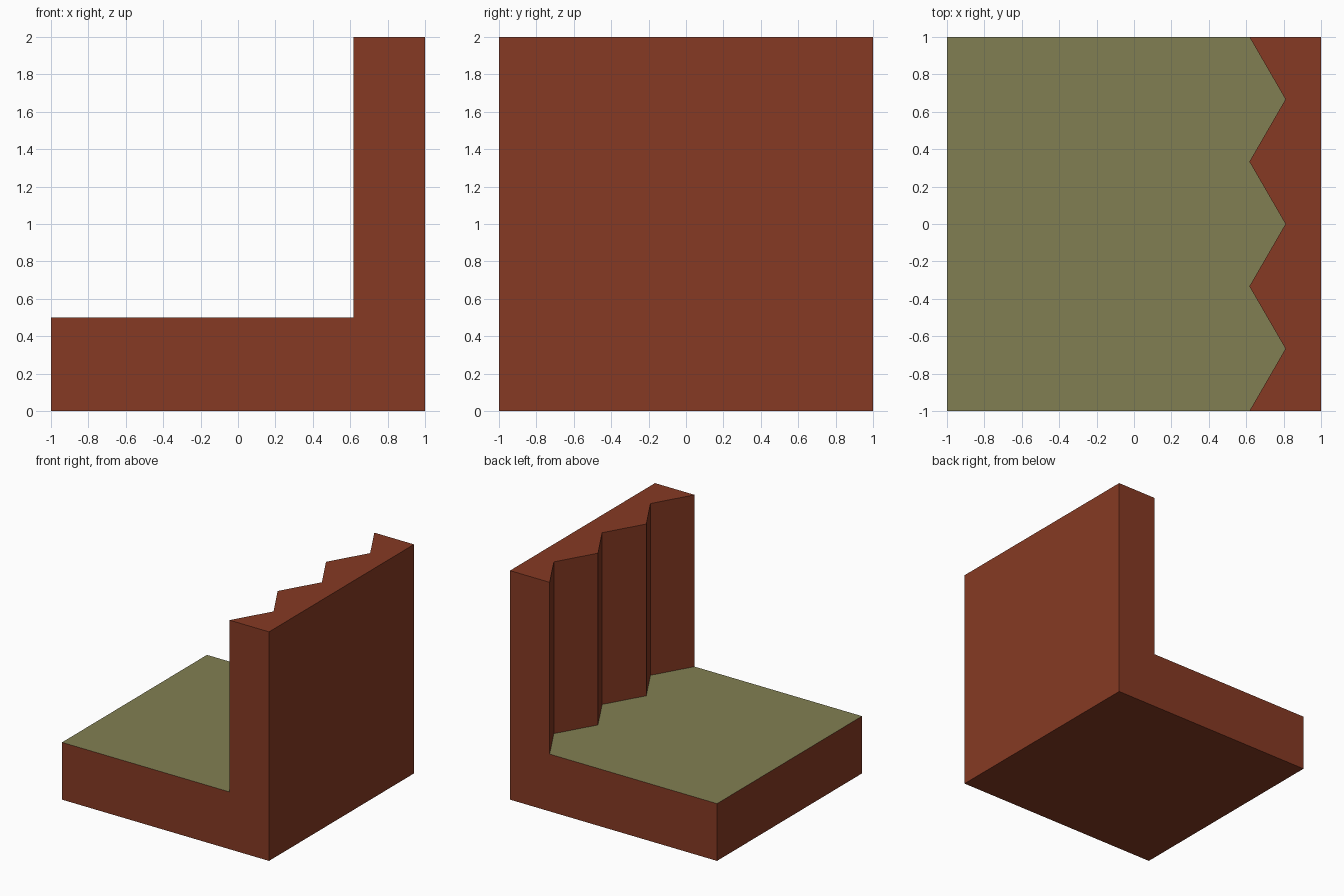
import bpy, bmesh

if "Cube" in bpy.data.objects:
    bpy.data.objects.remove(bpy.data.objects["Cube"])

BASE_Z, TOP_Z = 0.5, 2.0
X_NEAR, X_FAR, TEETH = 0.617, 0.81, 3


def material(name, rgb):
    m = bpy.data.materials.new(name)
    m.diffuse_color = (*rgb, 1)
    m.use_nodes = True
    m.node_tree.nodes["Principled BSDF"].inputs["Base Color"].default_value = m.diffuse_color
    return m


earth = material("red_earth", (0.240, 0.042, 0.017))
grass = material("dry_grass", (0.222, 0.212, 0.085))

bm = bmesh.new()

# Zigzag cliff line, from front to back, at ground and cliff-top height
line = [(X_FAR if i % 2 else X_NEAR, -1 + i / TEETH) for i in range(2 * TEETH + 1)]
low = [bm.verts.new((x, y, BASE_Z)) for x, y in line]
high = [bm.verts.new((x, y, TOP_Z)) for x, y in line]


def pair(x, z):
    """Front and back corner at the given x and z."""
    return [bm.verts.new((x, y, z)) for y in (-1, 1)]


bl, br = pair(-1, 0), pair(1, 0)
gl, tr = pair(-1, BASE_Z), pair(1, TOP_Z)

# Ground, cliff top and cliff face
bm.faces.new(low + gl[::-1])
bm.faces.new(high + tr[::-1])
for i in range(len(line) - 1):
    bm.faces.new((low[i], low[i + 1], high[i + 1], high[i]))

# Underside, low side, tall side
bm.faces.new((bl[0], bl[1], br[1], br[0]))
bm.faces.new((bl[0], bl[1], gl[1], gl[0]))
bm.faces.new((br[0], br[1], tr[1], tr[0]))

# L-shaped front and back
for k, end in ((0, 0), (1, -1)):
    bm.faces.new((bl[k], br[k], tr[k], high[end], low[end], gl[k]))

bmesh.ops.recalc_face_normals(bm, faces=bm.faces[:])

# Grass only on the lower upward-facing surface
for f in bm.faces:
    flat_low = all(abs(v.co.z - BASE_Z) < 1e-4 for v in f.verts)
    f.material_index = 1 if flat_low else 0

mesh = bpy.data.meshes.new("cliff_tile")
bm.to_mesh(mesh)
bm.free()
mesh.materials.append(earth)
mesh.materials.append(grass)
bpy.context.collection.objects.link(bpy.data.objects.new("cliff_tile", mesh))
